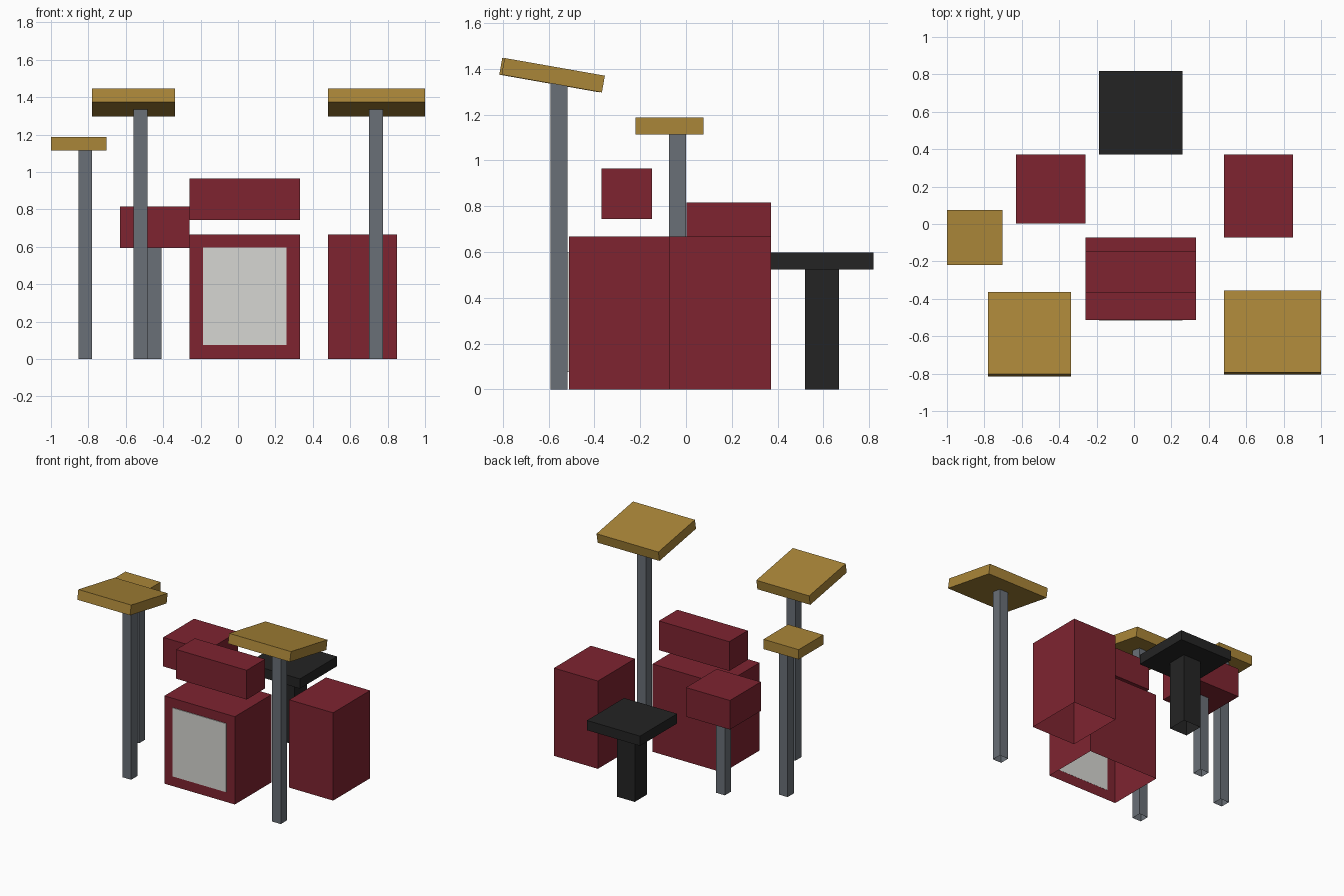
import bpy, bmesh, math
from mathutils import Matrix

if "Cube" in bpy.data.objects:
    bpy.data.objects.remove(bpy.data.objects["Cube"])


def material(name, hex_code):
    lin = []
    for i in (0, 2, 4):
        c = int(hex_code[i:i + 2], 16) / 255
        lin.append(c / 12.92 if c <= 0.04045 else ((c + 0.055) / 1.055) ** 2.4)
    m = bpy.data.materials.new(name)
    m.diffuse_color = (*lin, 1)
    m.use_nodes = True
    m.node_tree.nodes["Principled BSDF"].inputs["Base Color"].default_value = m.diffuse_color
    return m


RED = material("drum red", "7E2430")
GOLD = material("cymbal gold", "AA8638")
GREY = material("stand grey", "6A7077")
BLACK = material("stool black", "242424")
WHITE = material("drumhead white", "D6D6D2")


def box(name, mat, x, y, z, tilt=0, open_bottom=False):
    """Box from (min, max) ranges, optionally tilted about x or open below."""
    size = [r[1] - r[0] for r in (x, y, z)]
    bm = bmesh.new()
    bmesh.ops.create_cube(bm, size=1, matrix=Matrix.Diagonal((*size, 1)))
    if open_bottom:
        under = [f for f in bm.faces if f.normal.z < -0.9]
        bmesh.ops.delete(bm, geom=under, context='FACES')
    me = bpy.data.meshes.new(name)
    bm.to_mesh(me)
    bm.free()
    me.materials.append(mat)
    ob = bpy.data.objects.new(name, me)
    ob.location = [sum(r) / 2 for r in (x, y, z)]
    ob.rotation_euler.x = math.radians(tilt)
    bpy.context.collection.objects.link(ob)
    return ob


def post(name, mat, x, y, top, width=0.074):
    h = width / 2
    return box(name, mat, (x - h, x + h), (y - h, y + h), (0, top), open_bottom=True)


# Drums
box("bass_drum", RED, (-0.26, 0.332), (-0.512, -0.072), (0, 0.667), open_bottom=True)
box("bass_drumhead", WHITE, (-0.188, 0.26), (-0.517, -0.511), (0.076, 0.597))
box("rack_tom", RED, (-0.26, 0.332), (-0.37, -0.148), (0.743, 0.965))
box("floor_tom", RED, (0.48, 0.85), (-0.072, 0.372), (0, 0.667), open_bottom=True)
box("snare_drum", RED, (-0.63, -0.26), (0.002, 0.372), (0.595, 0.816))
post("snare_stand", GREY, -0.447, 0.187, 0.595)

# Tilted cymbals on stands
for side, x0, x1, y, post_x in (("left", -0.78, -0.336, -0.59, -0.521),
                                ("right", 0.48, 1.0, -0.58, 0.737)):
    box(side + "_cymbal", GOLD, (x0, x1), (y - 0.2225, y + 0.2225),
        (1.335, 1.409), tilt=-10)
    post(side + "_cymbal_stand", GREY, post_x, -0.555, 1.335)

# Hi-hat
box("hi_hat_cymbal", GOLD, (-1.0, -0.704), (-0.22, 0.076), (1.114, 1.188))
post("hi_hat_stand", GREY, -0.817, -0.037, 1.114)

# Stool
box("stool_seat", BLACK, (-0.186, 0.26), (0.372, 0.818), (0.523, 0.597))
post("stool_leg", BLACK, 0.037, 0.594, 0.523, width=0.148)
